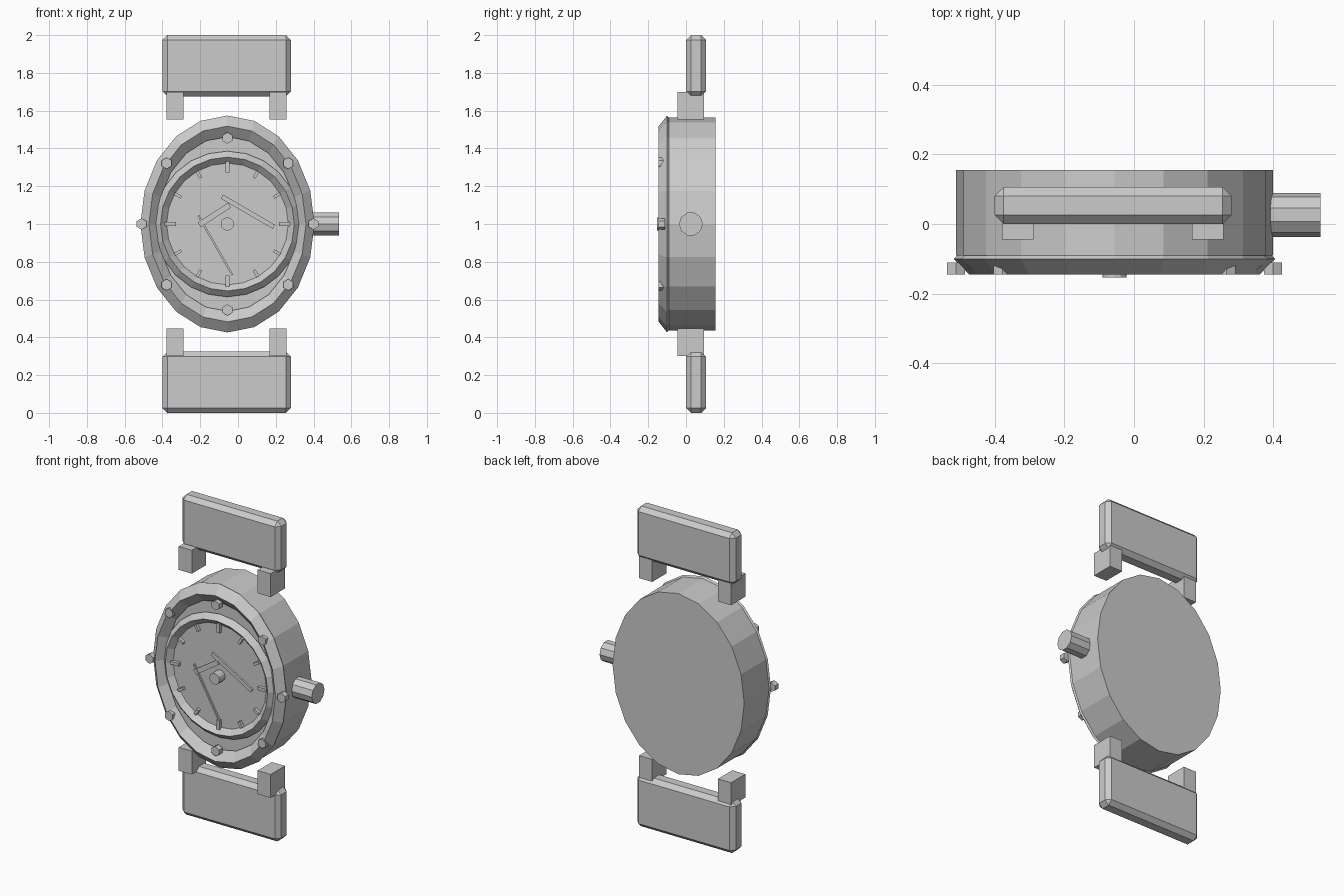
import bpy, bmesh
from math import sin, cos, pi, atan2, hypot
from mathutils import Matrix, Vector

if "Cube" in bpy.data.objects:
    bpy.data.objects.remove(bpy.data.objects["Cube"])

grey = bpy.data.materials.new("light grey")
grey.use_nodes = True
grey.diffuse_color = (0.6, 0.6, 0.6, 1)
grey.node_tree.nodes["Principled BSDF"].inputs["Base Color"].default_value = (0.6, 0.6, 0.6, 1)

CX, CZ = -0.056, 1.0  # centre of the dial


def finish(name, bm):
    bmesh.ops.recalc_face_normals(bm, faces=bm.faces)
    mesh = bpy.data.meshes.new(name)
    bm.to_mesh(mesh)
    bm.free()
    mesh.materials.append(grey)
    obj = bpy.data.objects.new(name, mesh)
    bpy.context.collection.objects.link(obj)
    return obj


def box(name, centre, size, turn=0, bevel=0):
    bm = bmesh.new()
    bmesh.ops.create_cube(bm, size=1)
    bmesh.ops.scale(bm, vec=size, verts=bm.verts)
    if bevel:
        bmesh.ops.bevel(bm, geom=bm.edges[:], offset=bevel, segments=1, affect='EDGES')
    bm.transform(Matrix.Translation(centre) @ Matrix.Rotation(turn, 4, 'Y'))
    return finish(name, bm)


def lathe(name, profile, centre, sides, stretch=1.0, closed=False, start=0.0):
    """Turn (radius, y) points around the y axis; open profiles get flat caps."""
    bm = bmesh.new()
    rings = []
    for r, y in profile:
        angles = [start + 2 * pi * i / sides for i in range(sides)]
        rings.append([bm.verts.new((r * cos(a), y, r * sin(a) * stretch)) for a in angles])
    pairs = list(zip(rings, rings[1:]))
    if closed:
        pairs.append((rings[-1], rings[0]))
    else:
        bm.faces.new(rings[0])
        bm.faces.new(rings[-1])
    for a, b in pairs:
        for i in range(sides):
            j = (i + 1) % sides
            bm.faces.new((a[i], a[j], b[j], b[i]))
    bm.transform(Matrix.Translation(centre))
    return finish(name, bm)


def diamond(radius, thick, y):
    return [(radius + thick, y), (radius, y - thick), (radius - thick, y), (radius, y + thick)]


def hand(name, start, end, width, y):
    dx, dz = end[0] - start[0], end[1] - start[1]
    centre = Vector(((start[0] + end[0]) / 2, y, (start[1] + end[1]) / 2))
    box(name, centre, (hypot(dx, dz), 0.012, width), turn=-atan2(dz, dx))


# Case, bezel and dial
hub = (CX, 0, CZ)
lathe("case", [(0.455, -0.09), (0.455, 0.155)], hub, 20, 1.24)
lathe("bezel", diamond(0.416, 0.045, -0.1), hub, 20, 1.245, closed=True)
lathe("dial_ring", diamond(0.354, 0.032, -0.1), hub, 24, closed=True)
lathe("dial", [(0.345, -0.096), (0.345, -0.08)], hub, 24)
lathe("centre_pin", [(0.035, -0.153), (0.035, -0.09)], hub, 12)

# Hexagonal studs around the bezel
for i in range(8):
    a = i * pi / 4
    spot = (CX + 0.455 * cos(a), 0, CZ + 0.455 * sin(a))
    lathe(f"stud_{i + 1}", [(0.03, -0.145), (0.03, -0.11)], spot, 6, start=pi / 6)

# Hour markers, longer at the quarters
for i in range(12):
    a = i * pi / 6
    length, width = (0.058, 0.02) if i % 3 == 0 else (0.04, 0.016)
    spot = (CX + 0.302 * cos(a), -0.104, CZ + 0.302 * sin(a))
    box(f"hour_marker_{i + 1}", spot, (length, 0.024, width), turn=-a)

# Hands
hand("hour_hand", (-0.205, 0.995), (-0.045, 1.1), 0.03, -0.13)
hand("minute_hand", (-0.085, 1.145), (0.19, 0.985), 0.024, -0.133)
hand("second_hand", (-0.21, 1.045), (-0.03, 0.73), 0.01, -0.133)

# Crown on the side
crown = lathe("crown", [(0.063, -0.0725), (0.063, 0.0725)], (0, 0, 0), 10)
crown.data.transform(Matrix.Translation((0.4625, 0.026, CZ)) @ Matrix.Rotation(pi / 2, 4, 'Z'))

# Strap ends and lugs, mirrored above and below
for side, s in (("upper", 1), ("lower", -1)):
    box(f"{side}_strap", (-0.06, 0.053, CZ + s * 0.838), (0.68, 0.106, 0.324), bevel=0.026)
    for hand_side, x in (("right", -0.333), ("left", 0.212)):
        box(f"{side}_{hand_side}_lug", (x, 0.025, CZ + s * 0.627), (0.09, 0.14, 0.146))
